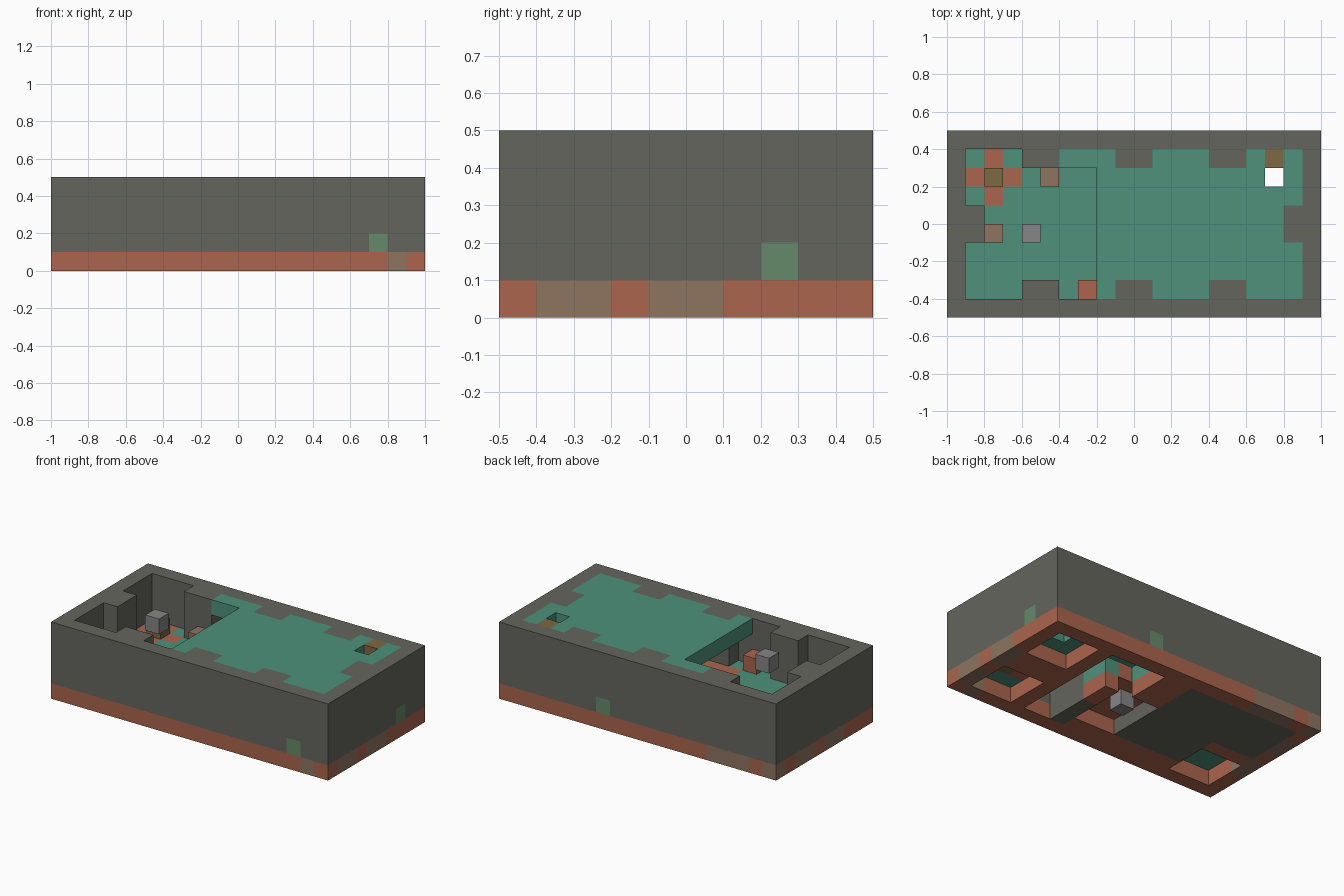
import bpy, bmesh
from mathutils import Vector

old = bpy.data.objects.get("Cube")
if old:
    bpy.data.objects.remove(old)

U = 0.1                      # edge length of one block
cells = {}                   # block position -> part name


def srgb(h):
    out = []
    for k in (0, 2, 4):
        c = int(h[k:k + 2], 16) / 255
        out.append(((c + 0.055) / 1.055) ** 2.4 if c > 0.04 else c / 12.92)
    return (*out, 1.0)


def material(name, h):
    m = bpy.data.materials.new(name)
    m.use_nodes = True
    m.diffuse_color = srgb(h)
    bsdf = next(n for n in m.node_tree.nodes if n.type == 'BSDF_PRINCIPLED')
    bsdf.inputs["Base Color"].default_value = srgb(h)
    bsdf.inputs["Roughness"].default_value = 0.9
    return m


def fill(part, i, j, k):
    """Fill a range of blocks; part None carves them away."""
    for x in range(*i):
        for y in range(*j):
            for z in range(*k):
                if part is None:
                    cells.pop((x, y, z), None)
                else:
                    cells[x, y, z] = part


def one(part, x, y, z):
    fill(part, (x, x + 1), (y, y + 1), (z, z + 1))


stone, clay = material("stone grey", "65655E"), material("clay orange", "AA654D")
green, tan = material("moss green", "4E917A"), material("earth tan", "8E7460")
olive, pale = material("wood olive", "7E6844"), material("pale grey", "868686")
leaf = material("leaf green", "658A68")
parts = {
    "base_layer": clay, "base_earth": tan, "base_stone": stone,
    "outer_walls": stone, "pillars": stone, "room_floor": green,
    "room_roof": green, "floor_clay": clay, "hearth_centre": olive,
    "earth_blocks": tan, "clay_block": clay, "hanging_block": pale,
    "buried_block": pale, "ladder": olive, "wall_marks": leaf,
    "partition": stone,
}

# base layer with earth along the edges and stone underneath
fill("base_layer", (0, 20), (0, 10), (0, 1))
fill("base_stone", (1, 9), (5, 9), (0, 1))
fill("base_stone", (4, 9), (2, 5), (0, 1))
fill("base_earth", (2, 5), (9, 10), (0, 1))
one("base_earth", 0, 9, 0)
one("base_earth", 18, 0, 0)
for j in (1, 4):
    fill("base_earth", (19, 20), (j, j + 2), (0, 1))
    fill("base_earth", (0, 1), (j + 2, j + 4), (0, 1))

# floor, hollow room and roof inside the outer walls
fill("outer_walls", (0, 20), (0, 10), (1, 5))
fill("room_floor", (1, 19), (1, 9), (1, 2))
fill(None, (1, 19), (1, 9), (2, 4))
fill("room_roof", (1, 19), (1, 9), (4, 5))

# open pit in the roof
fill(None, (1, 8), (1, 8), (4, 5))
fill(None, (1, 4), (8, 9), (4, 5))

# openings in the underside
for i, j in ((16, 6), (16, 1), (1, 1)):
    fill(None, (i, i + 3), (j, j + 3), (0, 1))
fill(None, (9, 12), (2, 6), (0, 1))
fill(None, (13, 15), (1, 9), (0, 2))
fill(None, (11, 13), (6, 9), (0, 2))
fill("partition", (12, 13), (1, 4), (0, 4))

# wall pillars
for i in (4, 9, 14):
    for j in (1, 8):
        fill("pillars", (i, i + 2), (j, j + 1), (1, 5))
for i in (1, 18):
    fill("pillars", (i, i + 1), (4, 6), (1, 5))

# hearth cross and loose blocks in the pit
fill("floor_clay", (1, 4), (7, 8), (1, 2))
fill("floor_clay", (2, 3), (6, 9), (1, 2))
fill("floor_clay", (8, 10), (2, 3), (1, 2))
fill("floor_clay", (9, 12), (2, 6), (1, 2))
fill("floor_clay", (16, 19), (2, 3), (1, 2))
one("hearth_centre", 2, 7, 2)
one("hearth_centre", 17, 2, 1)
one("earth_blocks", 5, 7, 2)
one("earth_blocks", 2, 4, 2)
one("clay_block", 7, 1, 2)
one("hanging_block", 4, 4, 4)
one("buried_block", 10, 4, 0)

# ladder beside the shaft that runs through the whole block
fill("ladder", (17, 18), (8, 9), (1, 5))
fill(None, (17, 18), (7, 8), (0, 5))

# coloured marks set into the walls
for x, y in ((17, 0), (19, 7), (12, 9)):
    one("wall_marks", x, y, 1)

# turn each part into a mesh of its exposed faces
AXES = [Vector(v) for v in ((1, 0, 0), (0, 1, 0), (0, 0, 1))]
for part, mat in parts.items():
    bm = bmesh.new()
    for pos in [p for p, n in cells.items() if n == part]:
        centre = Vector(pos) + Vector((0.5, 0.5, 0.5))
        for a in range(3):
            for s in (1, -1):
                n = AXES[a] * s
                if tuple(int(c) for c in Vector(pos) + n) in cells:
                    continue
                u, v = AXES[(a + 1) % 3] / 2, AXES[(a + 2) % 3] / 2 * s
                mid = centre + n / 2
                corners = (mid - u - v, mid + u - v, mid + u + v, mid - u + v)
                bm.faces.new([bm.verts.new((c - Vector((10, 5, 0))) * U)
                              for c in corners])
    bmesh.ops.remove_doubles(bm, verts=bm.verts, dist=0.001)
    bmesh.ops.dissolve_limit(bm, angle_limit=0.01, verts=bm.verts, edges=bm.edges)
    bmesh.ops.triangulate(bm, faces=[f for f in bm.faces if len(f.verts) > 4])
    me = bpy.data.meshes.new(part)
    bm.to_mesh(me)
    bm.free()
    me.materials.append(mat)
    bpy.context.scene.collection.objects.link(bpy.data.objects.new(part, me))
